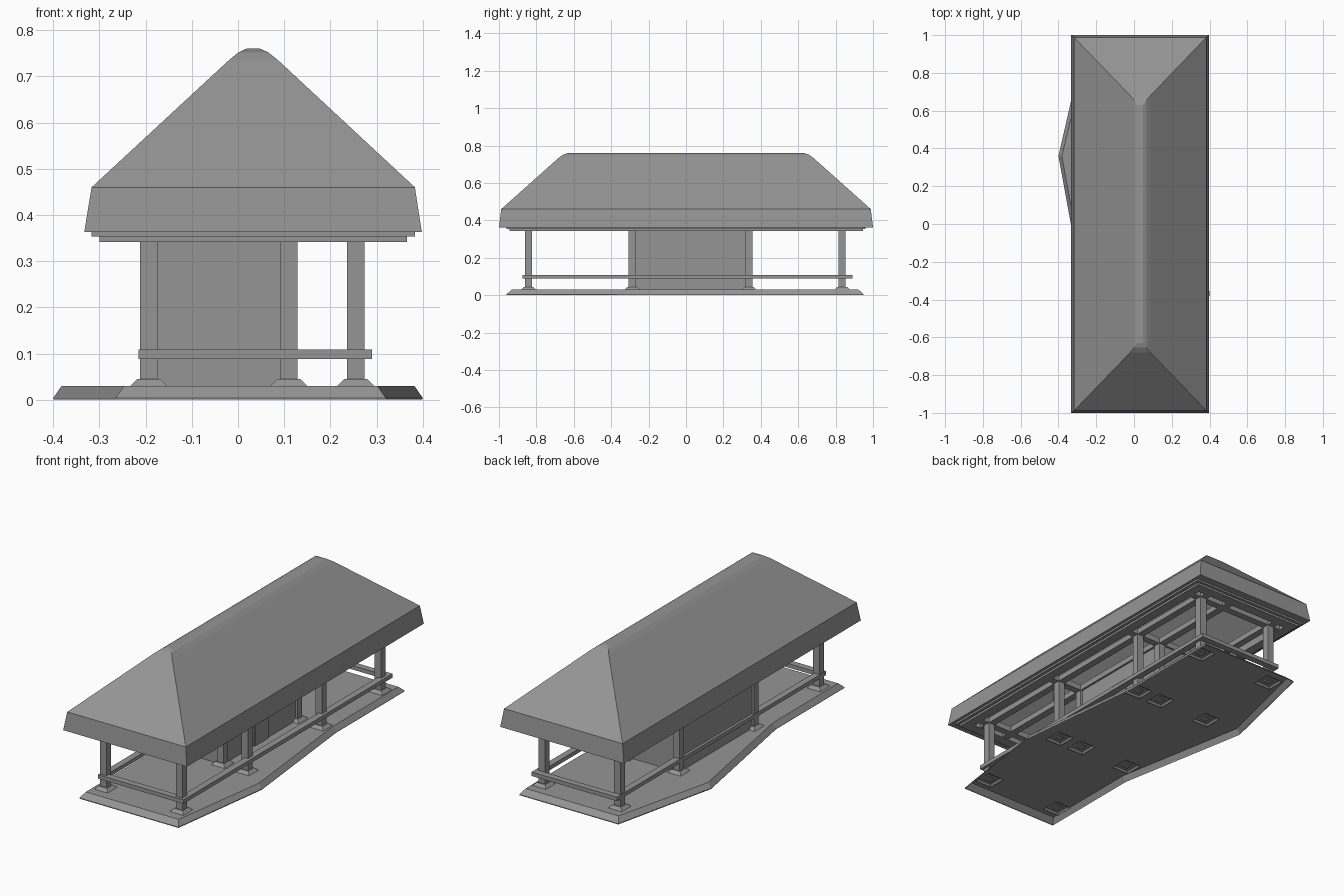
import bpy, bmesh

cube = bpy.data.objects.get("Cube")
if cube:
    bpy.data.objects.remove(cube, do_unlink=True)

grey = bpy.data.materials.new("plain grey")
grey.use_nodes = True
grey.diffuse_color = (0.3, 0.3, 0.3, 1)
grey.node_tree.nodes["Principled BSDF"].inputs["Base Color"].default_value = (0.3, 0.3, 0.3, 1)


def finish(name, bm, outward=True):
    if outward:
        bmesh.ops.recalc_face_normals(bm, faces=bm.faces)
    mesh = bpy.data.meshes.new(name)
    bm.to_mesh(mesh)
    bm.free()
    mesh.materials.append(grey)
    obj = bpy.data.objects.new(name, mesh)
    bpy.context.collection.objects.link(obj)
    return obj


def box(name, x0, x1, y0, y1, z0, z1):
    bm = bmesh.new()
    bmesh.ops.create_cube(bm, size=1)
    for v in bm.verts:
        v.co.x = x1 if v.co.x > 0 else x0
        v.co.y = y1 if v.co.y > 0 else y0
        v.co.z = z1 if v.co.z > 0 else z0
    return finish(name, bm)


def rect(x0, x1, y, z):
    return [(x0, -y, z), (x1, -y, z), (x1, y, z), (x0, y, z)]


def loft(name, loops):
    """Skin counter-clockwise loops in order and cap the last one."""
    bm = bmesh.new()
    rings = [[bm.verts.new(p) for p in loop] for loop in loops]
    n = len(rings[0])
    for low, high in zip(rings, rings[1:]):
        for i in range(n):
            j = (i + 1) % n
            bm.faces.new((low[i], low[j], high[j], high[i]))
    bm.faces.new(rings[-1])
    return finish(name, bm, outward=False)


# Hipped roof: stepped soffit, sloping fascia, slopes and flattened ridge
loft("roof", [
    rect(-0.25, 0.316, 0.89, 0.38),
    rect(-0.25, 0.316, 0.89, 0.342),
    rect(-0.30, 0.366, 0.945, 0.342),
    rect(-0.30, 0.366, 0.945, 0.353),
    rect(-0.317, 0.383, 0.96, 0.353),
    rect(-0.317, 0.383, 0.96, 0.363),
    rect(-0.333, 0.398, 1.0, 0.363),
    rect(-0.317, 0.383, 0.988, 0.46),
    rect(-0.02, 0.087, 0.68, 0.735),
    rect(0.001, 0.066, 0.655, 0.752),
    rect(0.018, 0.048, 0.63, 0.76),
])

# Floor slab: angular outline with bevelled rim, open underneath
outline = [(-0.265, -0.96), (0.32, -0.96), (0.4, -0.37), (0.32, 0.37),
           (0.32, 0.95), (-0.265, 0.95), (-0.4, 0.36), (-0.265, -0.38)]
cx, cy = 0.027, 0
top = [(x - 0.018 * (1 if x > cx else -1),
        y - (0.028 * (1 if y > cy else -1) if abs(y) > 0.9 else 0), 0.03)
       for x, y in outline]
loft("floor_slab", [[(x, y, 0) for x, y in outline],
                    [(x, y, 0.004) for x, y in outline], top])

# Posts on flared footings
left, middle, right = -0.193, 0.11, 0.255
rows = [(-0.842, (left, right)), (-0.288, (left, middle, right)),
        (0.337, (left, middle, right)), (0.835, (left, right))]
w = 0.019


def square(x, y, r, z):
    return [(x - r, y - r, z), (x + r, y - r, z), (x + r, y + r, z), (x - r, y + r, z)]


for y, columns in rows:
    for x in columns:
        box("post", x - w, x + w, y - w, y + w, 0.025, 0.37)
        loft("footing", [square(x, y, 0.05, 0.02), square(x, y, 0.025, 0.045)])
    # Cross beam over each row of posts
    box("cross_beam", -0.26, 0.32, y - w, y + w, 0.345, 0.375)

# Long beams over the posts
for x in (left, middle, right):
    box("long_beam", x - w, x + w, -0.9, 0.9, 0.345, 0.375)

# Plank railing around the outer posts
for name, x0, x1 in (("left_rail", 0.255, 0.29), ("right_rail", -0.215, -0.18)):
    box(name, x0, x1, -0.875, 0.89, 0.088, 0.109)
for name, y0, y1 in (("front_rail", -0.875, -0.84), ("back_rail", 0.855, 0.89)):
    box(name, -0.215, 0.29, y0, y1, 0.088, 0.109)

# Enclosed room between the inner posts
t = 0.008
for y in (-0.288, 0.337):
    box("end_wall", left, middle, y - t, y + t, 0.03, 0.36)
for x in (left, middle):
    box("side_wall", x - t, x + t, -0.288, 0.337, 0.03, 0.36)
box("door", middle + t, middle + t + 0.006, -0.03, 0.08, 0.03, 0.26)
